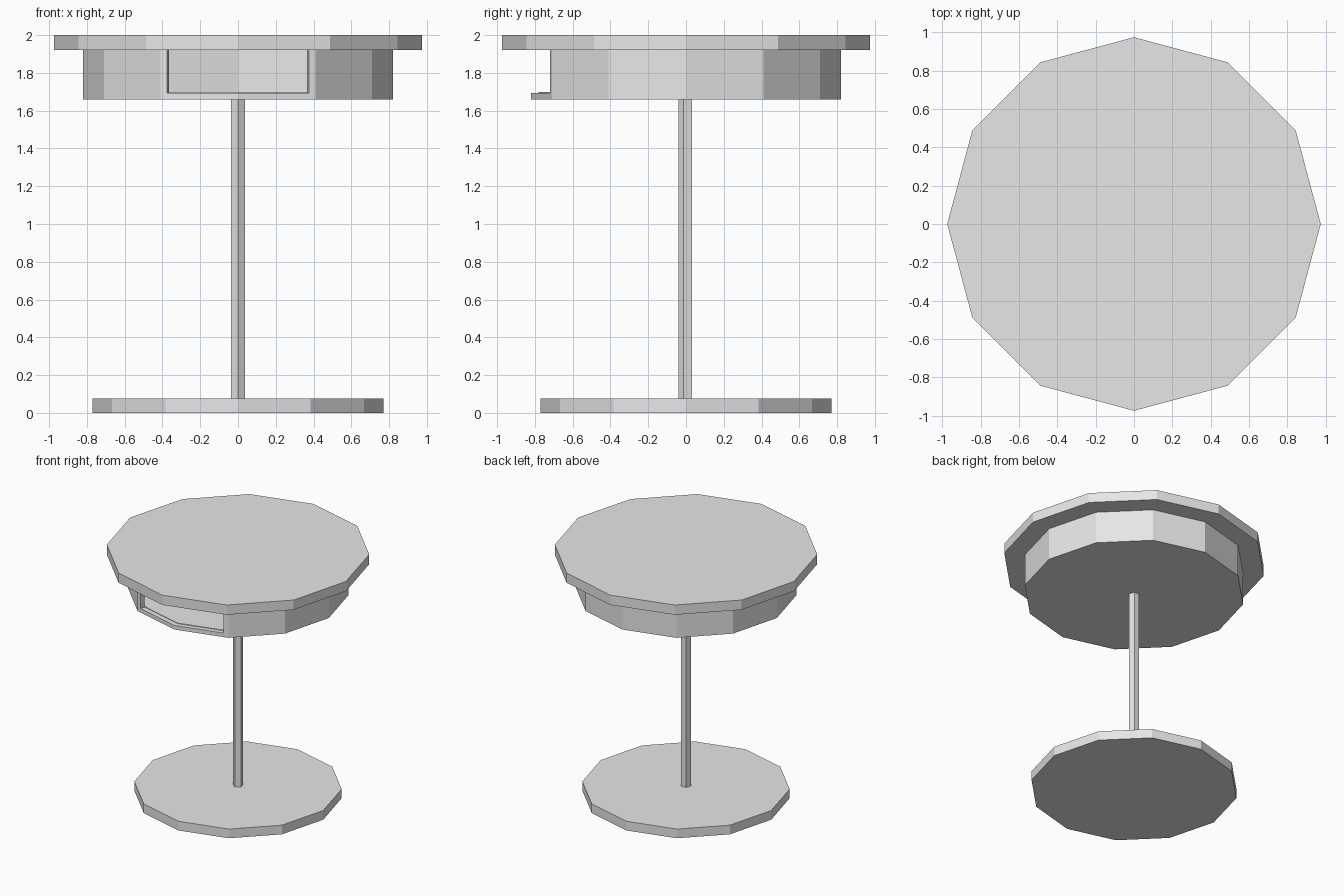
import bpy
import bmesh
from math import cos, sin, pi, radians

old = bpy.data.objects.get("Cube")
if old:
    bpy.data.objects.remove(old)

grey = bpy.data.materials.new("plain_grey")
grey.use_nodes = True
grey.diffuse_color = (0.8, 0.8, 0.8, 1)
grey.node_tree.nodes["Principled BSDF"].inputs["Base Color"].default_value = (0.8, 0.8, 0.8, 1)


def finish(name, bm):
    bmesh.ops.recalc_face_normals(bm, faces=bm.faces)
    mesh = bpy.data.meshes.new(name)
    bm.to_mesh(mesh)
    bm.free()
    mesh.materials.append(grey)
    obj = bpy.data.objects.new(name, mesh)
    bpy.context.collection.objects.link(obj)
    return obj


def ring_point(radius, degrees):
    return radius * cos(radians(degrees)), radius * sin(radians(degrees))


def prism(name, sides, radius, bottom, top):
    """Upright prism with one corner pointing to the front."""
    bm = bmesh.new()
    base = [bm.verts.new((*ring_point(radius, -90 + 360 * i / sides), bottom))
            for i in range(sides)]
    face = bm.faces.new(base)
    grown = bmesh.ops.extrude_face_region(bm, geom=[face])["geom"]
    for v in grown:
        if isinstance(v, bmesh.types.BMVert):
            v.co.z = top
    return finish(name, bm)


def curved_wall(name, outer, inner, bottom, top):
    """Open wall between two matching plan outlines."""
    bm = bmesh.new()
    loops = []
    for o, i in zip(outer, inner):
        loops.append([bm.verts.new((*p, z)) for p, z in
                      ((o, bottom), (i, bottom), (i, top), (o, top))])
    for a, b in zip(loops, loops[1:]):
        for k in range(4):
            n = (k + 1) % 4
            bm.faces.new((a[k], a[n], b[n], b[k]))
    bm.faces.new(loops[0])
    bm.faces.new(loops[-1])
    return finish(name, bm)


# Foot, post and table top
prism("base_plate", 12, 0.77, 0, 0.075)
prism("post", 5, 0.039, 0.075, 1.66)
prism("table_top", 12, 0.975, 1.92, 2)

# Hollow drum with an open front
prism("drum_bottom", 12, 0.82, 1.66, 1.693)
prism("drum_inner_floor", 12, 0.78, 1.69, 1.698)

angles = range(-60, 241, 30)
outer = [(0.375, -0.72)] + [ring_point(0.82, a) for a in angles] + [(-0.375, -0.72)]
inner = [(0.365, -0.682)] + [ring_point(0.78, a) for a in angles] + [(-0.365, -0.682)]
curved_wall("drum_wall", outer, inner, 1.693, 1.92)
